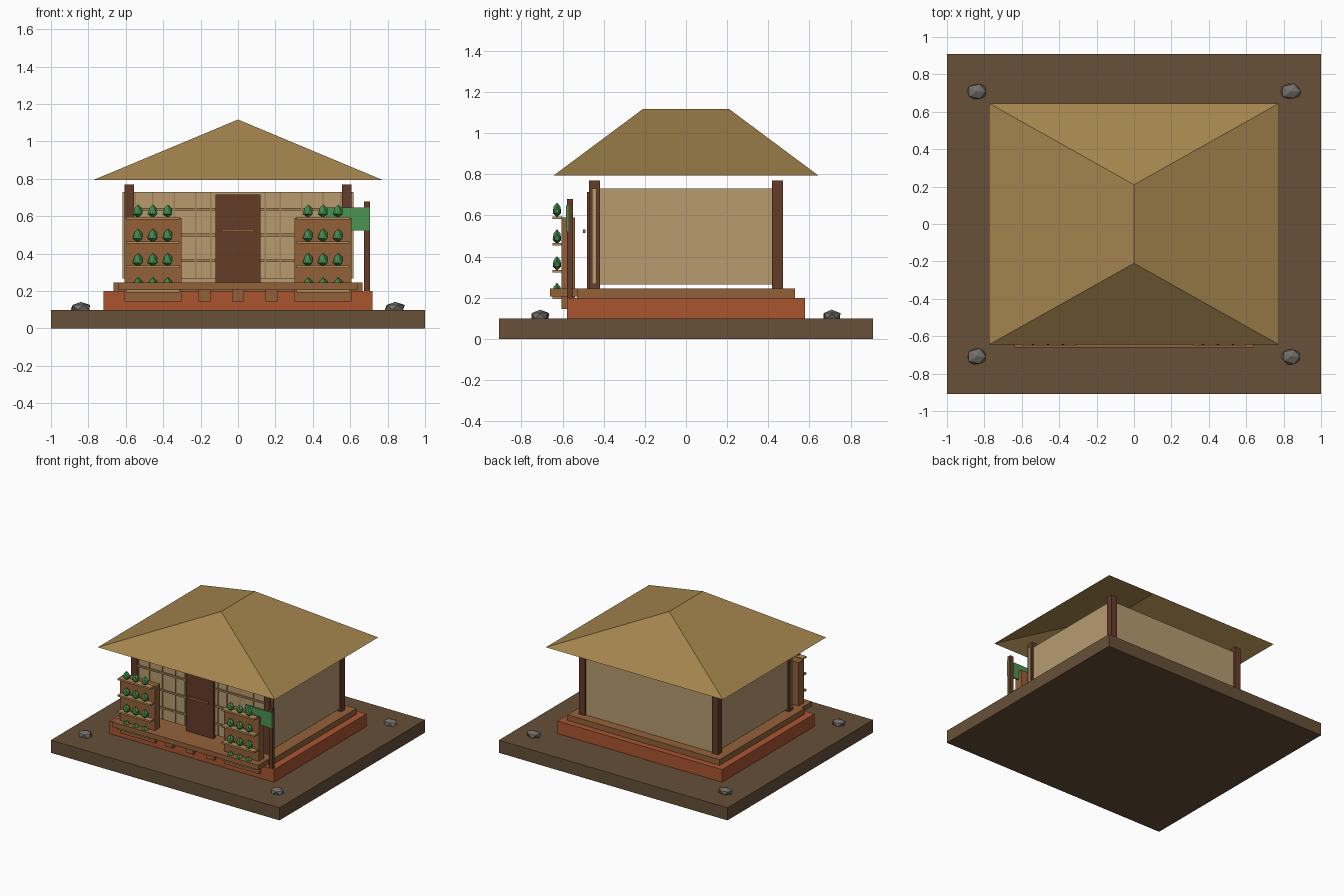
import bpy, bmesh, random
from mathutils import Vector

if "Cube" in bpy.data.objects:
    bpy.data.objects.remove(bpy.data.objects["Cube"])

random.seed(4)


def material(name, rgb):
    m = bpy.data.materials.new(name)
    m.diffuse_color = (*rgb, 1)
    m.use_nodes = True
    m.node_tree.nodes["Principled BSDF"].inputs["Base Color"].default_value = m.diffuse_color
    return m


SOIL = material("soil", (0.135, 0.08, 0.04))
BRICK = material("red_clay", (0.4, 0.09, 0.03))
WOOD = material("wood", (0.29, 0.12, 0.04))
DARK = material("dark_wood", (0.13, 0.045, 0.022))
PAPER = material("tan_wall", (0.48, 0.33, 0.16))
SLAT = material("slat", (0.36, 0.21, 0.09))
BOARD = material("shelf_wood", (0.45, 0.26, 0.09))
THATCH = material("thatch", (0.37, 0.23, 0.075))
LEAF = material("leaf", (0.05, 0.24, 0.07))
CLOTH = material("green_cloth", (0.07, 0.29, 0.08))
STONE = material("stone", (0.17, 0.155, 0.135))


def finish(name, bm, mat):
    me = bpy.data.meshes.new(name)
    bm.to_mesh(me)
    bm.free()
    me.materials.append(mat)
    ob = bpy.data.objects.new(name, me)
    bpy.context.collection.objects.link(ob)
    return ob


def box(name, x, y, z, mat):
    bm = bmesh.new()
    bmesh.ops.create_cube(bm, size=1)
    for v in bm.verts:
        v.co = Vector(r[0] + (c + 0.5) * (r[1] - r[0]) for c, r in zip(v.co, (x, y, z)))
    return finish(name, bm, mat)


def blob(name, centre, size, mat, taper=0.0, jitter=0.0):
    bm = bmesh.new()
    bmesh.ops.create_icosphere(bm, subdivisions=1, radius=1)
    for v in bm.verts:
        k = (1 - taper * v.co.z) * (1 + random.uniform(-jitter, jitter))
        v.co = Vector((v.co.x * size[0] * k, v.co.y * size[1] * k, v.co.z * size[2])) + Vector(centre)
    return finish(name, bm, mat)


# Ground slab, plinth, floor and porch
box("ground", (-1, 1), (-0.91, 0.91), (0, 0.1), SOIL)
box("plinth", (-0.72, 0.72), (-0.578, 0.578), (0.1, 0.2), BRICK)
box("floor", (-0.665, 0.665), (-0.53, 0.53), (0.2, 0.245), WOOD)
box("porch", (-0.64, 0.64), (-0.66, -0.52), (0.206, 0.245), WOOD)
for x in (-0.18, 0, 0.18):
    box("porch_bracket", (x - 0.032, x + 0.032), (-0.605, -0.57), (0.145, 0.206), WOOD)

# Walls
box("front_wall", (-0.617, 0.617), (-0.457, -0.435), (0.268, 0.73), PAPER)
box("back_wall", (-0.585, 0.585), (0.435, 0.457), (0.245, 0.73), PAPER)
for s in (-1, 1):
    box("side_wall", (s * 0.575, s * 0.595), (-0.44, 0.44), (0.265, 0.73), PAPER)
    for y in (-0.445, 0.445):
        box("corner_post", (s * 0.556, s * 0.608), (y - 0.026, y + 0.026), (0.245, 0.77), DARK)
    # Slats on the front wall
    for x in (0.145, 0.225, 0.34, 0.455, 0.55):
        box("upright_slat", (s * (x - 0.004), s * (x + 0.004)), (-0.463, -0.455), (0.27, 0.73), SLAT)
    for z in (0.362, 0.5, 0.637):
        box("cross_slat", (s * 0.12, s * 0.556), (-0.466, -0.455), (z - 0.007, z + 0.007), SLAT)

# Door and handle
box("door", (-0.12, 0.12), (-0.48, -0.455), (0.245, 0.715), DARK)
box("door_handle", (-0.087, 0.087), (-0.5, -0.488), (0.515, 0.532), WOOD)

# Plant racks
for s in (-1, 1):
    cx = s * 0.455
    box("rack_back", (cx - 0.152, cx + 0.152), (-0.606, -0.54), (0.145, 0.59), WOOD)
    for i in range(4):
        z = 0.2 + i * 0.13
        box("rack_shelf", (cx - 0.143, cx + 0.143), (-0.65, -0.6), (z - 0.007, z + 0.006), BOARD)
        for dx in (-0.08, 0, 0.08):
            blob("plant", (cx + dx, -0.627, z + 0.037), (0.029, 0.022, 0.036), LEAF, 0.25)

# Banner on its pole
box("banner_pole", (0.675, 0.705), (-0.578, -0.55), (0.2, 0.68), DARK)
box("banner", (0.47, 0.706), (-0.583, -0.57), (0.523, 0.648), CLOTH)

# Hipped roof, an open shell
bm = bmesh.new()
a, b, c, d = [bm.verts.new((x, y, 0.793)) for x, y in
              ((-0.775, -0.645), (0.775, -0.645), (0.775, 0.645), (-0.775, 0.645))]
f, g = [bm.verts.new((0, y, 1.117)) for y in (-0.21, 0.21)]
for face in ((a, b, f), (b, c, g, f), (c, d, g), (d, a, f, g)):
    bm.faces.new(face)
finish("roof", bm, THATCH)

# Corner stones
for sx in (-1, 1):
    for sy in (-1, 1):
        blob("stone", (sx * 0.84, sy * 0.708, 0.112), (0.057, 0.046, 0.03), STONE, 0, 0.1)
